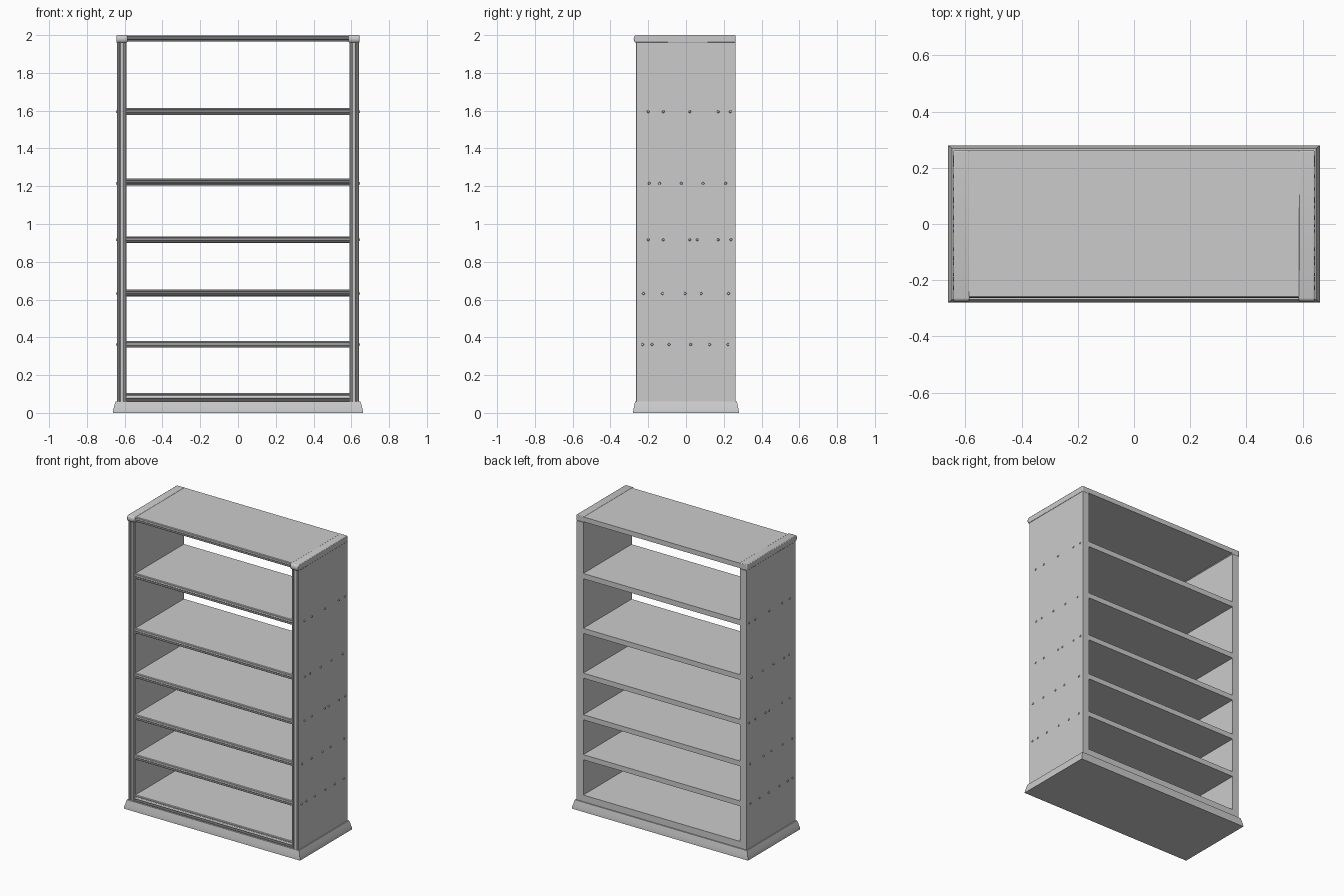
import bpy, bmesh, math
from mathutils import Vector, Matrix

if "Cube" in bpy.data.objects:
    bpy.data.objects.remove(bpy.data.objects["Cube"])

mat = bpy.data.materials.new("painted_grey")
mat.diffuse_color = (0.6, 0.6, 0.6, 1)
mat.use_nodes = True
mat.node_tree.nodes["Principled BSDF"].inputs["Base Color"].default_value = mat.diffuse_color


def finish(name, bm):
    bmesh.ops.recalc_face_normals(bm, faces=bm.faces)
    me = bpy.data.meshes.new(name)
    bm.to_mesh(me)
    bm.free()
    me.materials.append(mat)
    ob = bpy.data.objects.new(name, me)
    bpy.context.collection.objects.link(ob)
    bpy.ops.object.select_all(action='DESELECT')
    bpy.context.view_layer.objects.active = ob
    ob.select_set(True)
    bpy.ops.object.shade_smooth_by_angle(angle=math.radians(30))
    return ob


def prism(name, start, move):
    """Extrude a closed outline of 3D points along a vector."""
    bm = bmesh.new()
    f = bm.faces.new([bm.verts.new(p) for p in start])
    r = bmesh.ops.extrude_face_region(bm, geom=[f])
    vs = [g for g in r["geom"] if isinstance(g, bmesh.types.BMVert)]
    bmesh.ops.translate(bm, verts=vs, vec=Vector(move))
    return finish(name, bm)


def moulded(front, back, lo, hi):
    """Board section (y, t): square back, front edge with a bead between two grooves."""
    t = hi - lo
    pts = [(back, lo), (front + 0.004, lo), (front, lo + 0.1 * t), (front, lo + 0.22 * t),
           (front + 0.008, lo + 0.24 * t), (front + 0.008, lo + 0.30 * t)]
    for i in range(7):
        a = math.pi * i / 6
        pts.append((front + 0.006 - 0.007 * math.sin(a), lo + t * (0.5 - 0.18 * math.cos(a))))
    pts += [(front + 0.008, lo + 0.70 * t), (front + 0.008, lo + 0.76 * t),
            (front, lo + 0.78 * t), (front, lo + 0.9 * t), (front + 0.004, hi), (back, hi)]
    return pts


# shelves, bottom to top board
levels = [(0.06, 0.105), (0.345, 0.38), (0.617, 0.652), (0.9, 0.935),
          (1.205, 1.24), (1.577, 1.613), (1.965, 1.998)]
for i, (lo, hi) in enumerate(levels):
    name = "top_board" if i == 6 else "shelf_%d" % (i + 1)
    prism(name, [(-0.592, y, z) for y, z in moulded(-0.262, 0.262, lo, hi)], (1.184, 0, 0))

# screw positions along the depth, per shelf height
screws = {1.595: (-0.2, -0.12, 0.02, 0.17, 0.235),
          1.215: (-0.195, -0.14, -0.025, 0.09, 0.21),
          0.917: (-0.2, -0.12, 0.02, 0.06, 0.17, 0.238),
          0.632: (-0.225, -0.125, -0.005, 0.08, 0.225),
          0.362: (-0.23, -0.18, -0.09, 0.025, 0.125, 0.222)}

for s, side in ((-1, "left"), (1, "right")):
    # side panel with fluted front edge
    prism(side + "_panel", [(s * x, y, 0.06) for y, x in moulded(-0.265, 0.262, 0.59, 0.64)],
          (0, 0, 1.9))
    # rounded cap rail on top of the panel
    cap = [(0.262, 1.96), (0.262, 2.0)]
    for i in range(9):
        a = math.pi / 2 + math.pi * i / 8
        cap.append((-0.264 + 0.013 * math.cos(a), 1.98 + 0.02 * math.sin(a)))
    ob = prism(side + "_cap", [(s * 0.586, y, z) for y, z in cap], (s * 0.057, 0, 0))
    bev = ob.modifiers.new("soft_edge", 'BEVEL')
    bev.width = 0.004
    bev.segments = 2
    # screw heads
    bm = bmesh.new()
    for z, ys in screws.items():
        for y in ys:
            m = Matrix.Translation((s * 0.6415, y, z)) @ Matrix.Rotation(s * math.pi / 2, 4, 'Y')
            bmesh.ops.create_cone(bm, cap_ends=True, segments=12, radius1=0.008,
                                  radius2=0.005, depth=0.007, matrix=m)
    finish(side + "_screws", bm)

# plinth flaring out to the floor
bm = bmesh.new()
rings = []
for z, g in ((0, 0.0), (0.012, 0.001), (0.03, 0.006), (0.048, 0.011), (0.06, 0.015)):
    x, y = 0.663 - g, 0.28 - 0.7 * g
    rings.append([bm.verts.new((a * x, b * y, z)) for a, b in ((-1, -1), (1, -1), (1, 1), (-1, 1))])
for a, b in zip(rings, rings[1:]):
    for i in range(4):
        j = (i + 1) % 4
        bm.faces.new((a[i], a[j], b[j], b[i]))
bm.faces.new(rings[0])
bm.faces.new(rings[-1])
finish("plinth", bm)
